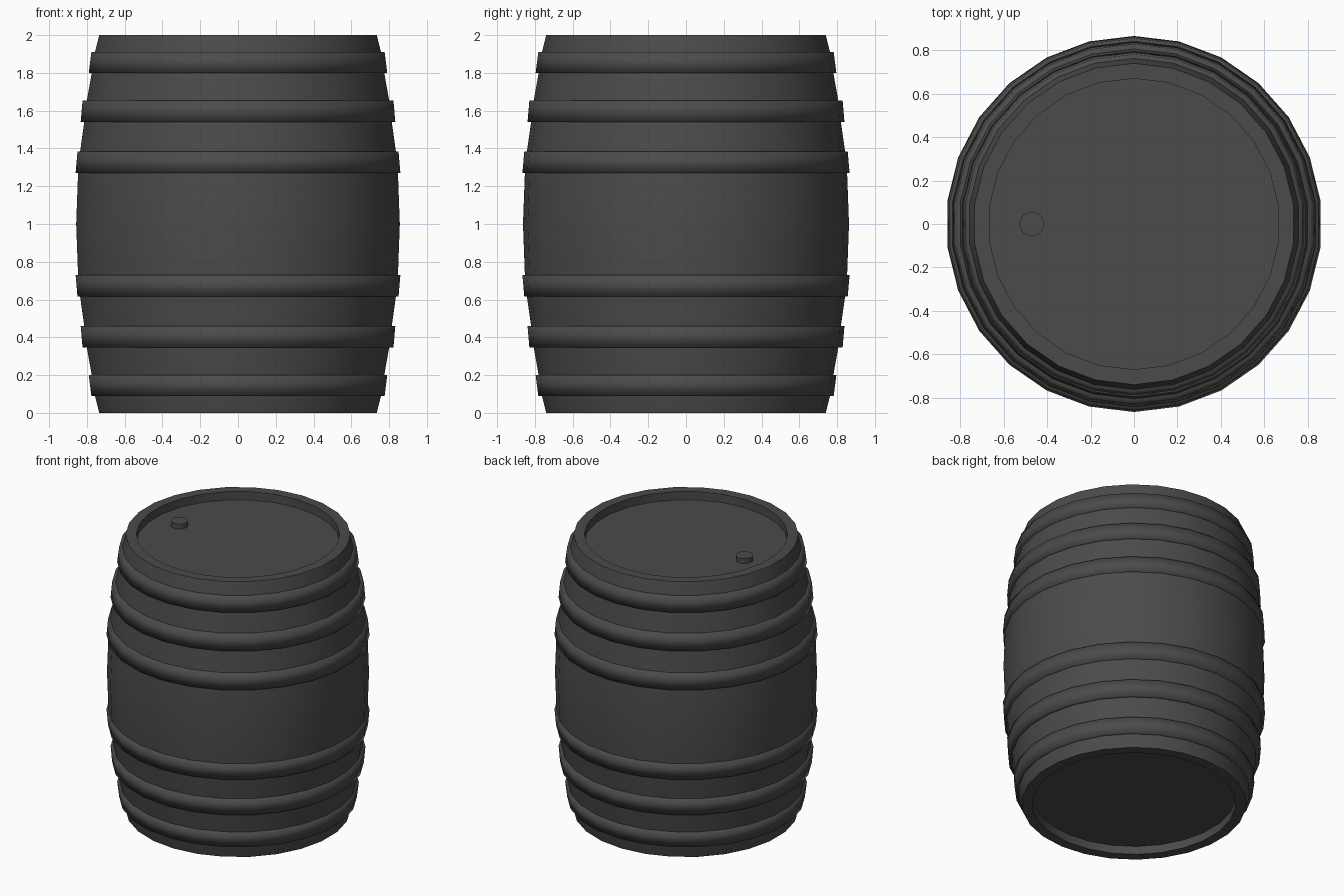
import bpy
import bmesh
import math

if "Cube" in bpy.data.objects:
    bpy.data.objects.remove(bpy.data.objects["Cube"])

SIDES = 26

# Dark charcoal finish shared by every part
dark = bpy.data.materials.new("charcoal")
dark.diffuse_color = (0.07, 0.07, 0.07, 1)
dark.use_nodes = True
dark.node_tree.nodes["Principled BSDF"].inputs["Base Color"].default_value = dark.diffuse_color


def lathe(name, profile, sides=SIDES, closed=False, center=(0, 0), angle=35):
    """Revolve (radius, z) points about a vertical axis; a radius of 0 is a pole."""
    bm = bmesh.new()
    rings = []
    for r, z in profile:
        if r == 0:
            rings.append([bm.verts.new((0, 0, z))] * sides)
            continue
        ring = []
        for i in range(sides):
            a = math.pi / 2 + math.tau * i / sides
            ring.append(bm.verts.new((r * math.cos(a), r * math.sin(a), z)))
        rings.append(ring)
    pairs = list(zip(rings, rings[1:]))
    if closed:
        pairs.append((rings[-1], rings[0]))
    for lo, hi in pairs:
        for i in range(sides):
            j = (i + 1) % sides
            quad = [lo[i], lo[j], hi[j], hi[i]]
            bm.faces.new(list(dict.fromkeys(quad)))
    bmesh.ops.recalc_face_normals(bm, faces=bm.faces)
    mesh = bpy.data.meshes.new(name)
    bm.to_mesh(mesh)
    bm.free()
    mesh.materials.append(dark)
    obj = bpy.data.objects.new(name, mesh)
    obj.location = (center[0], center[1], 0)
    bpy.context.collection.objects.link(obj)
    bpy.ops.object.select_all(action='DESELECT')
    bpy.context.view_layer.objects.active = obj
    obj.select_set(True)
    bpy.ops.object.shade_smooth_by_angle(angle=math.radians(angle))
    return obj


# Barrel body: bulging staves with recessed heads at both ends
half = [(0.863, 0.0), (0.853, 0.27), (0.842, 0.385), (0.82, 0.54),
        (0.806, 0.655), (0.78, 0.8), (0.765, 0.9), (0.74, 1.0),
        (0.67, 1.0), (0.67, 0.94), (0, 0.94)]
body = [(r, 1 - d) for r, d in reversed(half)] + [(r, 1 + d) for r, d in half[1:]]
lathe("barrel_body", body)

# Hoops: distance of near and far edge from the middle, with their radii
hoops = [(0.27, 0.866, 0.385, 0.856),
         (0.54, 0.839, 0.655, 0.829),
         (0.80, 0.796, 0.91, 0.782)]
for n, (d0, r0, d1, r1) in enumerate(hoops):
    for side, label in ((1, "upper"), (-1, "lower")):
        section = [(r0 - 0.05, d0), (r0, d0), (r1, d1), (r1 - 0.05, d1)]
        lathe(f"{label}_hoop_{n + 1}", [(r, 1 + side * d) for r, d in section],
              closed=True, angle=100)

# Bung in the top head
lathe("bung", [(0, 1.93), (0.057, 1.93), (0.057, 1.976), (0, 1.976)],
      sides=24, center=(-0.47, 0))
